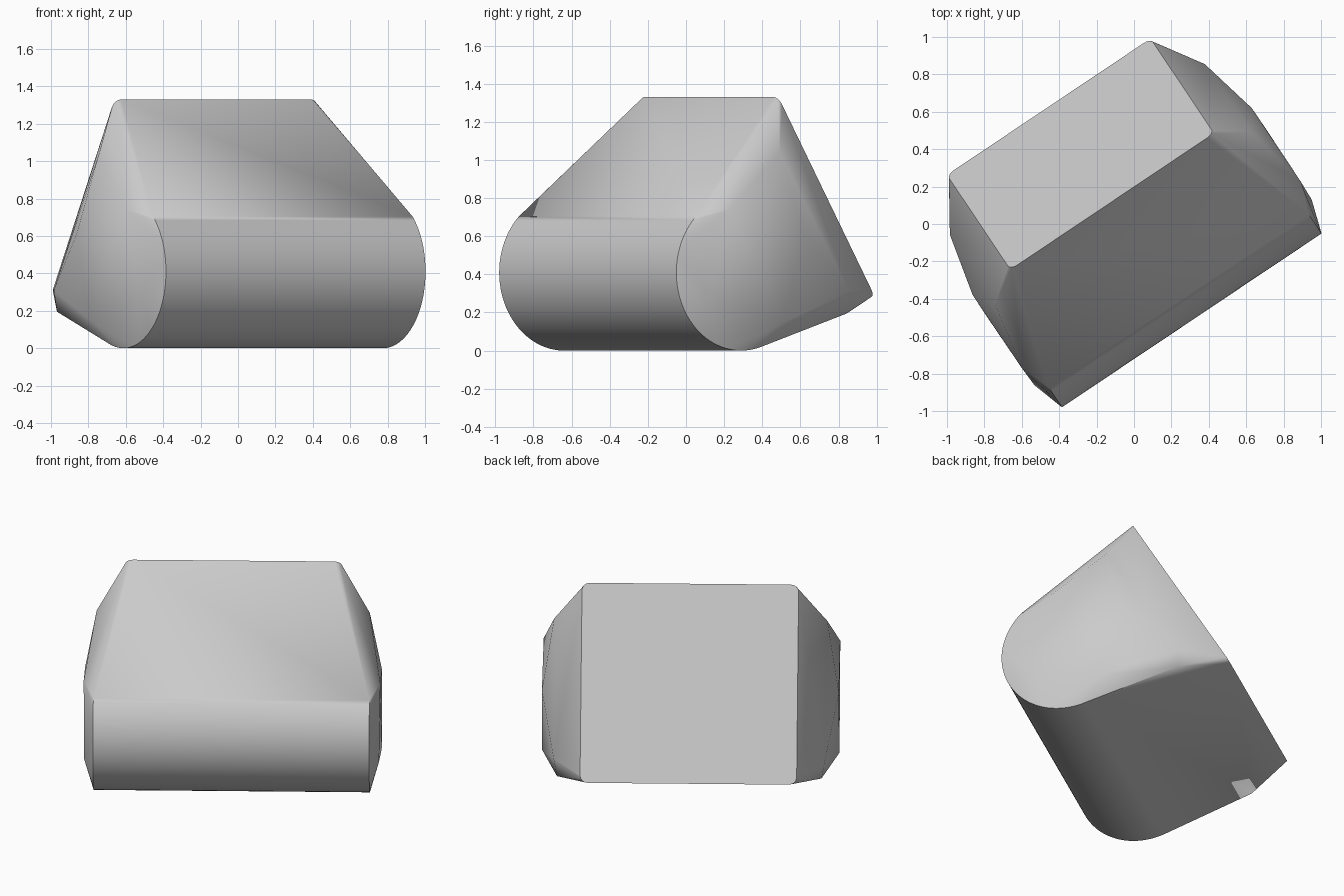
import bpy, bmesh, math
from mathutils import Matrix, Vector

cube = bpy.data.objects.get("Cube")
if cube:
    bpy.data.objects.remove(cube, do_unlink=True)

# Single flat grey
grey = bpy.data.materials.new("plain grey")
grey.use_nodes = True
color = (0.6, 0.6, 0.6, 1)
grey.diffuse_color = color
grey.node_tree.nodes["Principled BSDF"].inputs["Base Color"].default_value = color

# Side profile: a round nose with tangent lines to the ridge and the tail
CENTER, RADIUS = Vector((-0.19, 0.41)), 0.41
RIDGE, TAIL = Vector((0.165, 1.33)), Vector((0.775, 0.28))
RIM, TOP_HALF, ROUND = 0.835, 0.655, 0.045


def tangent_angle(point, side):
    d = point - CENTER
    return math.atan2(d.y, d.x) + side * math.acos(RADIUS / d.length)


points = []

# Round nose rim
start = tangent_angle(RIDGE, 1)
end = tangent_angle(TAIL, -1) + 2 * math.pi
STEPS = 40
for i in range(STEPS + 1):
    t = start + (end - start) * i / STEPS
    points.append((RIM, CENTER.x + RADIUS * math.cos(t), CENTER.y + RADIUS * math.sin(t)))

# Rounded corners of the sloping back panel
slope = (TAIL - RIDGE).normalized()
for corner, inward in ((RIDGE, slope), (TAIL, -slope)):
    for i in range(5):
        t = math.pi / 2 * i / 4
        p = corner + inward * ROUND * (1 - math.sin(t))
        points.append((TOP_HALF - ROUND * (1 - math.cos(t)), p.x, p.y))

# Facet corners of the bulging end
points += [
    (0.826, 0.057, 1.04),
    (0.898, 0.165, 0.61),
    (0.897, -0.304, 0.74),
    (0.892, -0.42, 0.27),
    (0.899, 0.032, 0.15),
    (0.82, 0.50, 0.31),
    (0.80, 0.50, 0.195),
]

# Convex body from both mirrored ends
bm = bmesh.new()
for x, y, z in points:
    for side in (-1, 1):
        bm.verts.new((side * x, y, z))
bmesh.ops.convex_hull(bm, input=bm.verts[:])
loose = [v for v in bm.verts if not v.link_faces]
bmesh.ops.delete(bm, geom=loose, context='VERTS')
bmesh.ops.dissolve_limit(bm, angle_limit=math.radians(0.5), verts=bm.verts[:], edges=bm.edges[:])
bmesh.ops.recalc_face_normals(bm, faces=bm.faces[:])

# Turn the body to its standing direction
turn = Matrix.Rotation(math.radians(33.8), 4, 'Z') @ Matrix.Translation((-0.03, 0, 0))
bmesh.ops.transform(bm, matrix=turn, verts=bm.verts[:])

mesh = bpy.data.meshes.new("wedge_body")
bm.to_mesh(mesh)
bm.free()
mesh.materials.append(grey)
body = bpy.data.objects.new("wedge_body", mesh)
bpy.context.collection.objects.link(body)
bpy.context.view_layer.objects.active = body
body.select_set(True)
bpy.ops.object.shade_smooth_by_angle(angle=math.radians(30))
